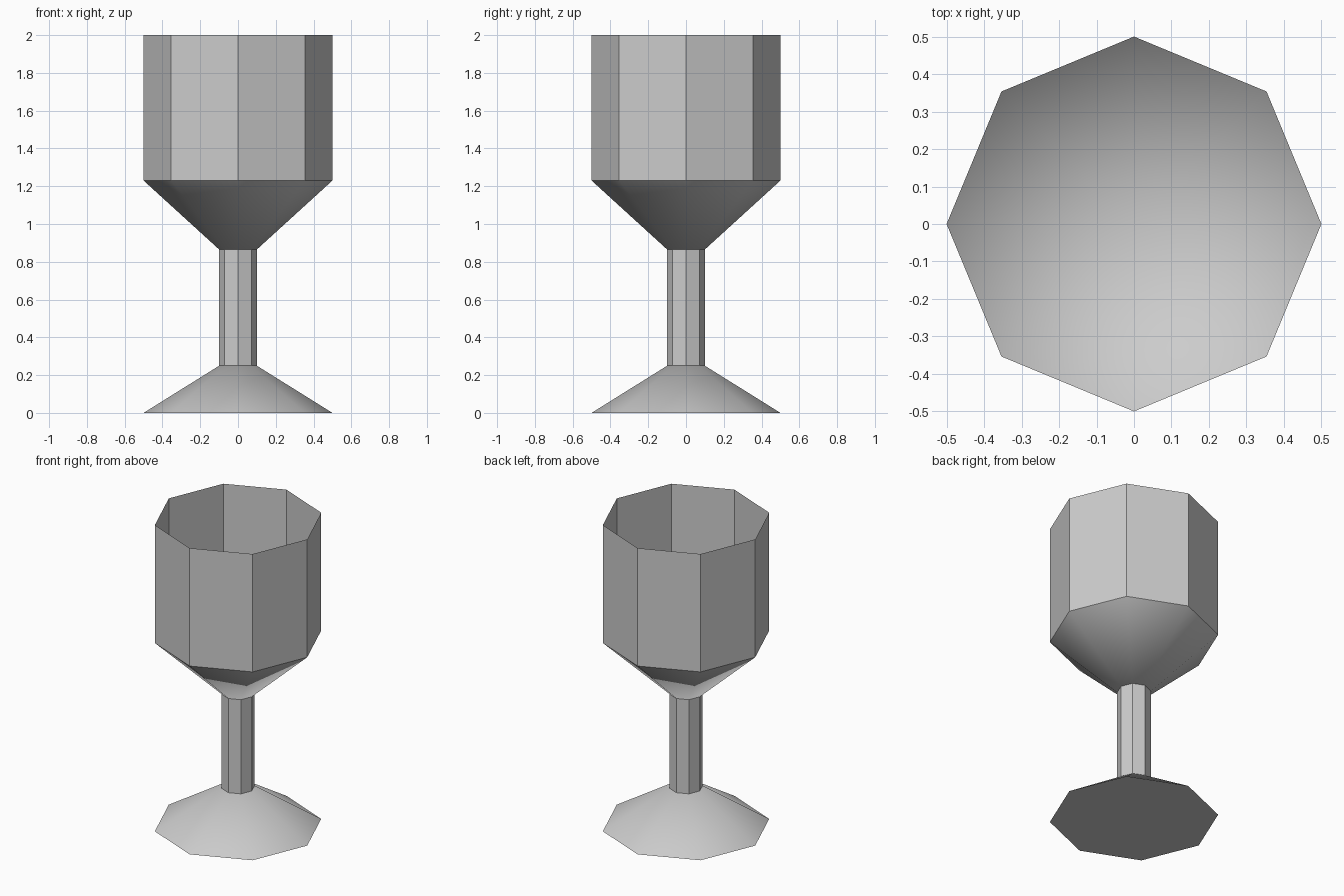
import bpy
import bmesh
from math import cos, sin, tau, radians

SIDES = 8

default_cube = bpy.data.objects.get("Cube")
if default_cube:
    bpy.data.objects.remove(default_cube, do_unlink=True)

grey = bpy.data.materials.new("plain grey")
grey.use_nodes = True
colour = (0.604, 0.604, 0.604, 1)
grey.diffuse_color = colour
grey.node_tree.nodes["Principled BSDF"].inputs["Base Color"].default_value = colour


def lathe(name, profile, cap_bottom=False):
    """Turn a bottom-to-top (radius, height) profile; radius 0 makes a point."""
    bm = bmesh.new()
    rings = []
    for radius, z in profile:
        count = SIDES if radius else 1
        rings.append([bm.verts.new((radius * cos(tau * i / SIDES),
                                    radius * sin(tau * i / SIDES), z))
                      for i in range(count)])
    for low, high in zip(rings, rings[1:]):
        for i in range(SIDES):
            j = (i + 1) % SIDES
            corners = [low[i % len(low)], low[j % len(low)],
                       high[j % len(high)], high[i % len(high)]]
            bm.faces.new(list(dict.fromkeys(corners)))
    if cap_bottom:
        bm.faces.new(rings[0][::-1])
    mesh = bpy.data.meshes.new(name)
    bm.to_mesh(mesh)
    bm.free()
    mesh.materials.append(grey)
    obj = bpy.data.objects.new(name, mesh)
    bpy.context.collection.objects.link(obj)
    bpy.ops.object.select_all(action="DESELECT")
    obj.select_set(True)
    bpy.context.view_layer.objects.active = obj
    bpy.ops.object.shade_smooth_by_angle(angle=radians(40))
    return obj


# Solid conical foot, its tip hidden inside the stem
lathe("foot", [(0.5, 0), (0, 0.312)], cap_bottom=True)

# Open tube between foot and bowl
lathe("stem", [(0.1, 0.25), (0.1, 0.865)])

# Thin open bowl: pointed funnel below straight walls
lathe("bowl", [(0, 0.774), (0.5, 1.23), (0.5, 2)])
